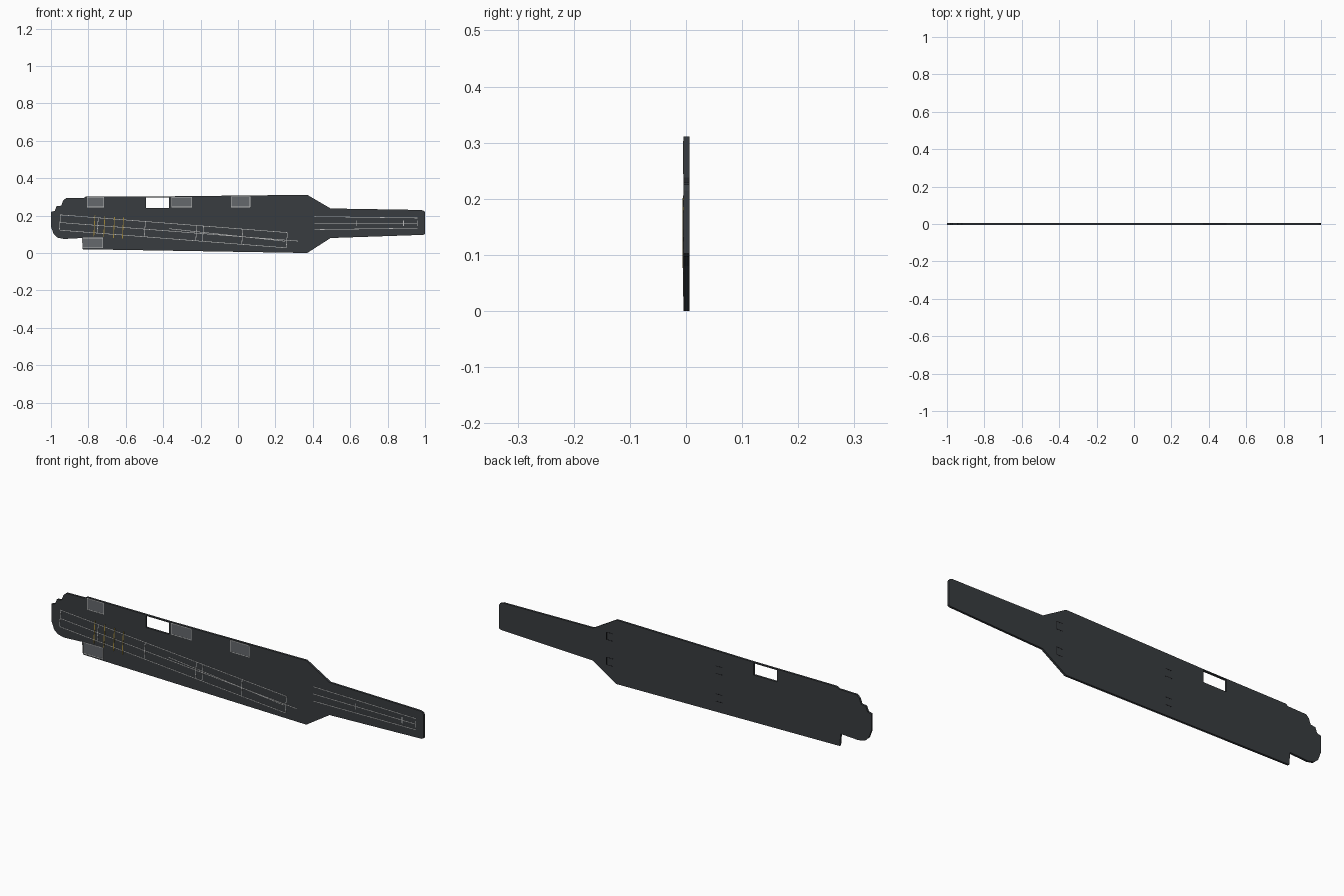
import bpy, bmesh
from mathutils import Vector

if "Cube" in bpy.data.objects:
    bpy.data.objects.remove(bpy.data.objects["Cube"])

FRONT, BACK = -0.0045, 0.006


def material(name, rgb):
    m = bpy.data.materials.new(name)
    m.diffuse_color = (*rgb, 1)
    m.use_nodes = True
    m.node_tree.nodes["Principled BSDF"].inputs["Base Color"].default_value = m.diffuse_color
    return m


DARK = material("deck_grey", (0.04, 0.045, 0.05))
PANEL = material("panel_grey", (0.13, 0.14, 0.15))
WHITE = material("white_paint", (0.5, 0.5, 0.5))
YELLOW = material("yellow_paint", (0.35, 0.24, 0.04))
BLACK = material("bracket_black", (0.01, 0.01, 0.012))


def slabs(name, polys, y0, y1, mat):
    """Extrude XZ polygons from y0 to y1 into one object."""
    bm = bmesh.new()
    for pts in polys:
        f = bm.faces.new([bm.verts.new((x, y0, z)) for x, z in pts])
        new = bmesh.ops.extrude_face_region(bm, geom=[f])["geom"]
        bmesh.ops.translate(bm, vec=(0, y1 - y0, 0),
                            verts=[v for v in new if isinstance(v, bmesh.types.BMVert)])
    bmesh.ops.recalc_face_normals(bm, faces=bm.faces)
    me = bpy.data.meshes.new(name)
    bm.to_mesh(me)
    bm.free()
    me.materials.append(mat)
    ob = bpy.data.objects.new(name, me)
    bpy.context.collection.objects.link(ob)
    return ob


def rect(x0, x1, z0, z1):
    return [(x0, z0), (x1, z0), (x1, z1), (x0, z1)]


def stripe(a, b, w=0.003):
    a, b = Vector(a), Vector(b)
    n = (b - a).normalized().orthogonal() * w / 2
    return [tuple(p) for p in (a + n, b + n, b - n, a - n)]


def frame(x0, x1, z0, z1):
    c = rect(x0, x1, z0, z1)
    return [stripe(c[i], c[(i + 1) % 4]) for i in range(4)]


# deck slab with the lift opening near its upper edge
outline = [(-1, .22), (-.98, .225), (-.97, .25), (-.945, .253), (-.935, .28), (-.92, .293),
           (-.825, .295), (-.81, .303), (-.37, .303), (.37, .311), (.495, .238),
           (.98, .23), (.995, .225), (1, .215), (1, .102), (.99, .097), (.495, .08),
           (.37, 0), (-.83, .02), (-.835, .08), (-.93, .075), (-.965, .082),
           (-.985, .1), (-1, .14)]
deck = slabs("flight_deck", [outline], FRONT, BACK, DARK)
cutter = slabs("opening_cutter", [rect(-.492, -.368, .241, .298)], -.05, .05, DARK)
cutter.hide_render = True
cutter.hide_viewport = True
mod = deck.modifiers.new("opening", 'BOOLEAN')
mod.object = cutter
mod.solver = 'EXACT'

# elevator panels and their outlines
lifts = [(-.807, -.717, .246, .299), (-.355, -.247, .246, .299),
         (-.037, .064, .246, .301), (-.829, -.722, .027, .08)]
slabs("elevator_panels", [rect(*l) for l in lifts], FRONT - .0007, FRONT, PANEL)
slabs("elevator_outlines", [s for l in lifts for s in frame(*l)], FRONT - .0012, FRONT, WHITE)


# angled landing strip markings
def strip_z(x, offset=0):
    return .163 - (x + .952) * .078 + offset


lines = [stripe((-.952, strip_z(-.952, o)), (x1, strip_z(x1, o)))
         for o, x1 in ((.041, .265), (0, .32), (-.041, .257))]
for x in (-.952, -.75, -.498, -.223, -.187, .023, .261):
    lines.append(stripe((x + .003, strip_z(x, .041)), (x - .003, strip_z(x, -.041))))
lines.append(stripe((-.37, .13), (.25, .063)))
slabs("landing_strip_lines", lines, FRONT - .0010, FRONT, WHITE)

# bow track markings
bow = [stripe((.41, z), (.96, z + d)) for z, d in ((.195, -.008), (.16, 0), (.125, .008))]
bow += [stripe((x, .145), (x, .175)) for x in (.636, .885, .958)]
slabs("bow_lines", bow, FRONT - .0010, FRONT, WHITE)

# arresting wires
wires = [stripe((x + .003, strip_z(x, .053)), (x - .003, strip_z(x, -.06)), .004)
         for x in (-.768, -.715, -.663, -.615)]
slabs("arresting_wires", wires, FRONT - .0015, FRONT, YELLOW)

# small brackets on the underside
marks = []
for x, z in ((.405, .22), (.405, .098), (-.182, .213), (-.182, .078)):
    marks += [stripe((x - .018, z + s), (x + .018, z + s), .003) for s in (.018, -.018)]
    if x > 0:
        marks.append(stripe((x + .018, z - .018), (x + .018, z + .018), .003))
slabs("underside_brackets", marks, BACK - .001, BACK + .0004, BLACK)
